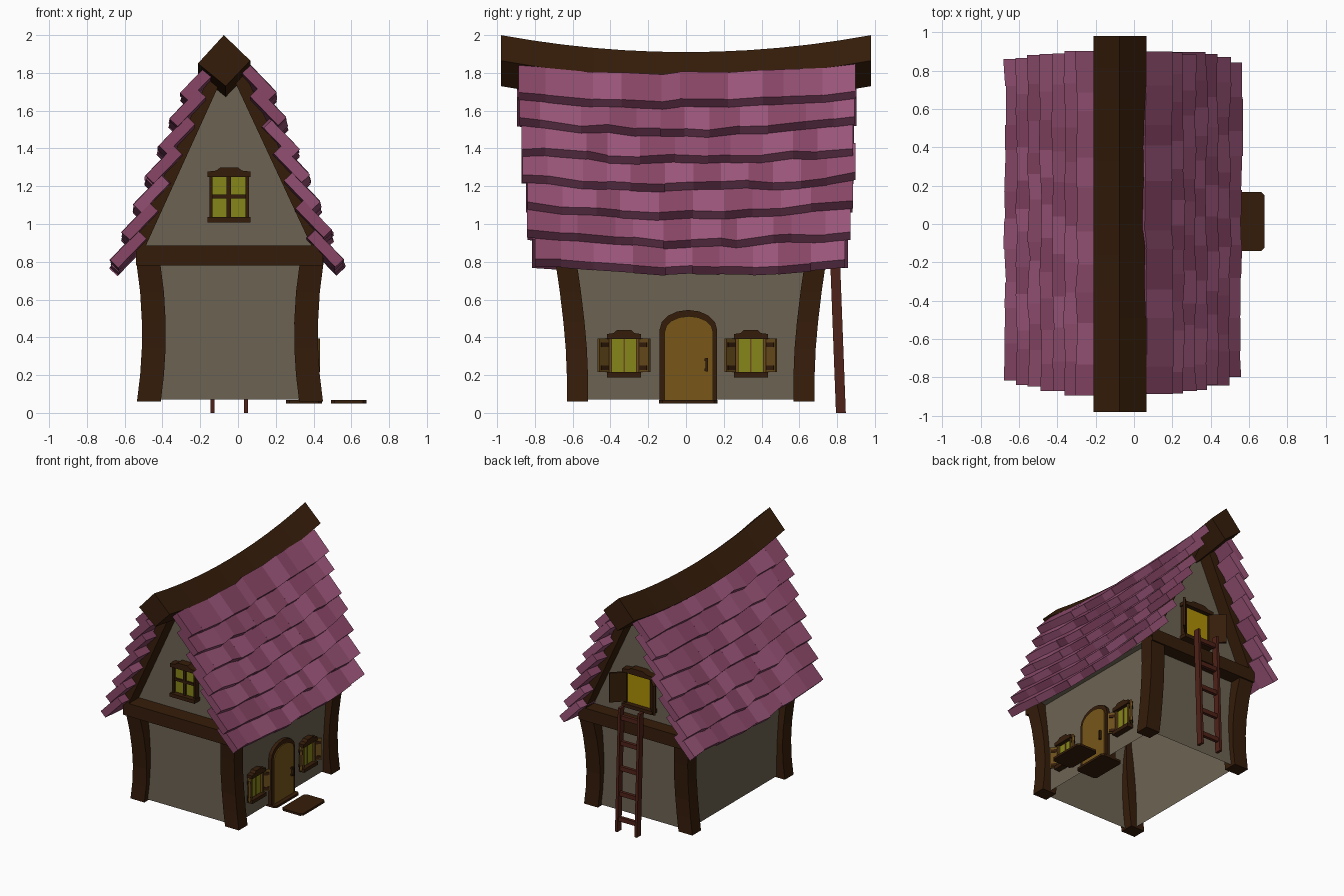
import bpy, bmesh, math, random
from mathutils import Matrix, Vector

if "Cube" in bpy.data.objects:
    bpy.data.objects.remove(bpy.data.objects["Cube"])

random.seed(4)


def material(name, r, g, b):
    m = bpy.data.materials.new(name)
    m.diffuse_color = (r, g, b, 1)
    m.use_nodes = True
    m.node_tree.nodes["Principled BSDF"].inputs["Base Color"].default_value = m.diffuse_color
    return m


PLASTER = material("plaster", .15, .125, .086)
TIMBER = material("dark_timber", .036, .012, .003)
DOOR = material("door_wood", .19, .095, .01)
SHUT = material("shutter_wood", .15, .075, .012)
GLASS = material("window_glass", .24, .24, .01)
GOLD = material("hatch_glow", .42, .28, .002)
LADDER = material("ladder_wood", .08, .016, .009)
TILES = [material("tile_%d" % i, *c) for i, c in enumerate(
    [(.34, .095, .20), (.25, .062, .135), (.29, .077, .165)])]


def finish(name, bm, *mats):
    bmesh.ops.recalc_face_normals(bm, faces=bm.faces)
    me = bpy.data.meshes.new(name)
    bm.to_mesh(me)
    bm.free()
    for m in mats:
        me.materials.append(m)
    ob = bpy.data.objects.new(name, me)
    bpy.context.collection.objects.link(ob)
    return ob


def add_loft(bm, rings, mat=0):
    vs = [[bm.verts.new(p) for p in r] for r in rings]
    n = len(vs[0])
    faces = [bm.faces.new((a[i], a[(i + 1) % n], b[(i + 1) % n], b[i]))
             for a, b in zip(vs, vs[1:]) for i in range(n)]
    faces += [bm.faces.new(vs[0]), bm.faces.new(vs[-1])]
    for f in faces:
        f.material_index = mat


def loft(name, rings, mat):
    bm = bmesh.new()
    add_loft(bm, rings)
    return finish(name, bm, mat)


def prism(name, pts, axis, a, b, mat):
    """Extrude a 2D profile along an axis from a to b."""
    put = {'x': lambda u, v, w: (w, u, v), 'y': lambda u, v, w: (u, w, v),
           'z': lambda u, v, w: (u, v, w)}[axis]
    return loft(name, [[put(u, v, w) for u, v in pts] for w in (a, b)], mat)


def rect(u0, u1, v0, v1):
    return [(u0, v0), (u1, v0), (u1, v1), (u0, v1)]


def arch(u0, u1, z0, zs, zt, n=8):
    c, r = (u0 + u1) / 2, (u1 - u0) / 2
    return [(u0, z0), (u1, z0)] + [
        (c + r * math.cos(math.pi * i / n), zs + (zt - zs) * math.sin(math.pi * i / n))
        for i in range(n + 1)]


def box(name, c, size, mat, rot=0):
    bm = bmesh.new()
    bmesh.ops.create_cube(bm, size=1, matrix=Matrix.Translation(c)
                          @ Matrix.Rotation(rot, 4, 'Z') @ Matrix.Diagonal((*size, 1)))
    return finish(name, bm, mat)


# House shell: straight walls with gables, open underneath
FRONT, BACK = -.59, .64
profile = [(-.46, .07), (.375, .07), (.375, .83), (.41, .84), (-.02, 1.76), (-.09, 1.76),
           (-.51, .84), (-.46, .83)]
bm = bmesh.new()
add_loft(bm, [[(x, y, z) for x, z in profile] for y in (FRONT, BACK)])
bmesh.ops.delete(bm, geom=[f for f in bm.faces if f.calc_center_median().z < .08],
                 context='FACES_ONLY')
finish("house_walls", bm, PLASTER)

# Bowed corner posts
CORNERS = [(-1, -1), (1, -1), (1, 1), (-1, 1)]
for sx, sy in CORNERS:
    rings = []
    for z in (.06, .2, .34, .48, .64, .82):
        bow = .03 * ((z - .42) / .38) ** 2
        flare = .06 * (max(0, z - .22) / .58) ** 1.5
        x = .36 + bow if sx > 0 else -.445 - bow
        y = .625 + flare if sy > 0 else -.575 - flare
        rings.append([(x + i * .063, y + j * .056, z) for i, j in CORNERS])
    loft("corner_post", rings, TIMBER)

# Gable timbers: cross beam and rafters
for a, b in ((-.72, FRONT + .01), (BACK - .01, .75)):
    prism("gable_beam", rect(-.54, .45, .78, .885), 'y', a, b, TIMBER)
    prism("rafter_left", [(-.49, .88), (-.09, 1.76), (-.15, 1.79), (-.56, .88)],
          'y', a, b, TIMBER)
    prism("rafter_right", [(.39, .88), (-.02, 1.76), (.04, 1.79), (.46, .88)],
          'y', a, b, TIMBER)

# Sagging ridge beam
ridge = []
for k in range(13):
    y = -.98 + 1.96 * k / 12
    d = .09 * (1 - (y / .98) ** 2)
    ridge.append([(-.075, y, 2 - d), (.065, y, 1.865 - d),
                  (-.065, y, 1.73 - d), (-.212, y, 1.85 - d)])
loft("ridge_beam", ridge, TIMBER)

# Roof tiles: seven overlapping courses per side, wavy edges following the sag
for s, x0, dx, name in ((-1, -.30, -.0625, "roof_tiles_left"), (1, .2, .06, "roof_tiles_right")):
    bm = bmesh.new()
    for row in range(7):
        t = (row / 6) ** 1.5
        ya, yb = -.895 + .085 * t, .905 - .055 * t
        n = random.choice((10, 11, 12))
        cuts = [ya + (yb - ya) * (k + (random.uniform(-.25, .25) if 0 < k < n else 0)) / n
                for k in range(n + 1)]
        cuts[0] += random.uniform(-.012, .012)
        cuts[-1] += random.uniform(-.012, .012)
        wave = [random.uniform(-.012, .012) for c in cuts]
        shade, a = 0, math.radians(46)
        for k in range(n):
            j = random.uniform(-.003, .003)
            shade = (shade + random.choice((1, 1, 2))) % 3
            length = .215 if row else .2
            rings = []
            for y, w in ((cuts[k], wave[k]), (cuts[k + 1], wave[k + 1])):
                tip = Vector((x0 + dx * row + s * (j + w * .6), y,
                              1.655 - .147 * row - j - w + .05 * (y / .9) ** 2))
                up = Vector((-s * math.cos(a), 0, math.sin(a))) * length
                inn = Vector((-s * math.sin(a), 0, -math.cos(a))) * .06
                rings.append([tip, tip + up, tip + up + inn, tip + inn])
            add_loft(bm, rings, shade)
    finish(name, bm, *TILES)


# Framed window with sill and humped lintel
def window(axis, c, w, z0, z1, base, s, glass, jamb, depth=.05):
    def part(nm, pts, d, mat):
        prism(nm, pts, axis, base - s * .02, base + s * d, mat)
    part("window_pane", rect(c - w, c + w, z0, z1), depth * .4, glass)
    part("window_sill", rect(c - w - .018, c + w + .018, z0 - .027, z0 + .002), depth + .005, TIMBER)
    hump = [(-1, 0), (1, 0), (1, .55), (.6, .65), (.4, 1), (-.4, 1), (-.6, .65), (-1, .55)]
    part("window_lintel", [(c + u * (w + .018), z1 + v * .05) for u, v in hump], depth, TIMBER)
    for e in (-1, 1):
        part("window_jamb", rect(c + e * w - .008, c + e * w + .008, z0, z1), depth * .75, jamb)


# Front gable window with crossed bars
window('y', -.047, .096, 1.035, 1.25, FRONT, -1, GLASS, TIMBER, .065)
for pts in (rect(-.06, -.036, 1.035, 1.25), rect(-.14, .046, 1.135, 1.155)):
    prism("window_bar", pts, 'y', FRONT - .04, FRONT, TIMBER)

# Side windows with open shutters and hinges
for c in (-.328, .343):
    window('x', c, .072, .215, .39, .37, 1, GLASS, SHUT)
    prism("window_bar", rect(c - .004, c + .004, .215, .39), 'x', .36, .395, SHUT)
    for e in (-1, 1):
        rot = -e * math.radians(42)
        box("shutter", (.402, c + e * .105, .305), (.015, .08, .175), SHUT, rot)
        for z in (.24, .36):
            box("shutter_hinge", (.405, c + e * .108, z), (.024, .052, .024), TIMBER, rot)

# Door with arched frame, handle, threshold and floating step
prism("door_frame", arch(-.14, .165, .06, .44, .545), 'x', .32, .402, TIMBER)
prism("door_panel", arch(-.113, .143, .065, .43, .512), 'x', .34, .41, DOOR)
box("door_handle", (.422, .11, .255), (.02, .014, .07), TIMBER)
for e in (-.027, .027):
    box("handle_mount", (.418, .106, .255 + e), (.016, .018, .014), TIMBER)


def slab(name, x0, x1):
    r = .018
    pts = [(x0 + r, -.142), (x1 - r, -.142), (x1, -.142 + r), (x1, .167 - r),
           (x1 - r, .167), (x0 + r, .167), (x0, .167 - r), (x0, -.142 + r)]
    prism(name, pts, 'z', .05, .068, TIMBER)


slab("threshold", .255, .445)
slab("door_step", .492, .68)

# Back hatch with two open doors
window('y', -.047, .12, .99, 1.245, BACK, 1, GOLD, TIMBER, .06)
for e in (-1, 1):
    box("hatch_door", (-.047 + e * .16, BACK + .085, 1.125), (.13, .018, .24), TIMBER,
        e * math.radians(45))

# Ladder leaning on the back beam
def ladder_y(z):
    return .82 - .038 * z


for x in (-.135, .042):
    loft("ladder_rail", [[(x + i * .011, ladder_y(z) + j * .026, z) for i, j in CORNERS]
                         for z in (0, 1.0)], LADDER)
for k in range(5):
    z = .1 + k * .205
    box("ladder_rung", (-.047, ladder_y(z), z), (.18, .026, .035), LADDER)
